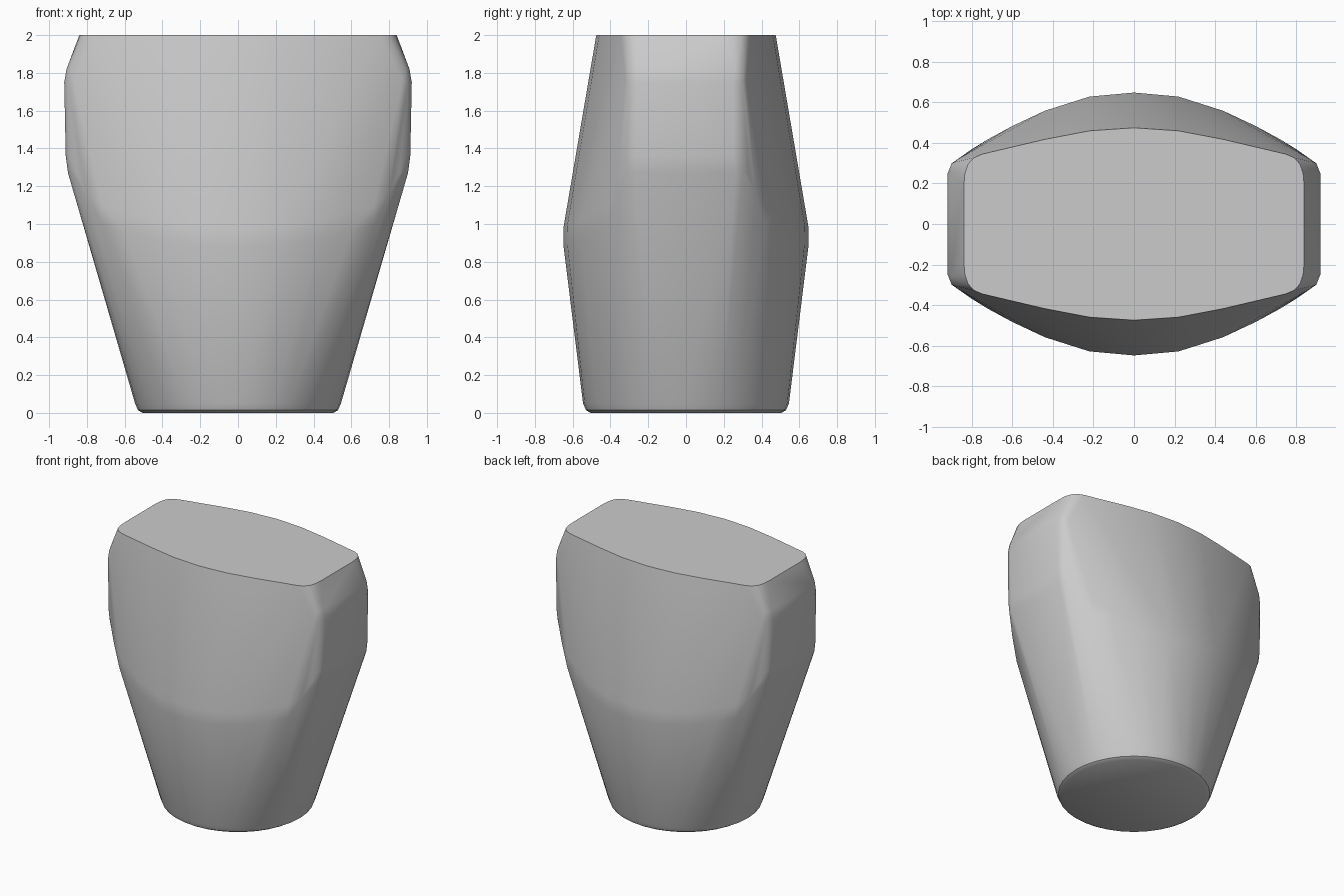
import bpy, bmesh, math

cube = bpy.data.objects.get("Cube")
if cube:
    bpy.data.objects.remove(cube, do_unlink=True)

# Plain grey material
grey = bpy.data.materials.new("plain grey")
grey.use_nodes = True
colour = (0.6, 0.6, 0.6, 1.0)
grey.diffuse_color = colour
grey.node_tree.nodes["Principled BSDF"].inputs["Base Color"].default_value = colour

bm = bmesh.new()


def add_quadrants(points):
    """Mirror one quadrant of points across x and y."""
    seen = set()
    for x, y, z in points:
        for sx in (1, -1):
            for sy in (1, -1):
                p = (round(x * sx, 4) + 0.0, round(y * sy, 4) + 0.0, z)
                if p not in seen:
                    seen.add(p)
                    bm.verts.new(p)


# Round foot with a small rolled edge
for radius, z in ((0.505, 0.0), (0.53, 0.015), (0.545, 0.05)):
    add_quadrants([(radius * math.cos(math.radians(a)),
                    radius * math.sin(math.radians(a)), z)
                   for a in range(0, 91, 10)])

# Soft crease where the front and back start leaning inwards
crease = [(0, 0.655, 0.92), (0.22, 0.635, 0.93), (0.44, 0.565, 0.96),
          (0.60, 0.49, 1.0), (0.72, 0.425, 1.04)]
add_quadrants([(x, y - 0.007, z - 0.04) for x, y, z in crease])
add_quadrants([(x, y - 0.006, z + 0.06) for x, y, z in crease])

# Rounded shoulders: vertical side panels
add_quadrants([(0.80, 0.37, 1.15), (0.855, 0.33, 1.27), (0.885, 0.30, 1.28),
               (0.90, 0.26, 1.27), (0.912, 0.25, 1.36), (0.895, 0.30, 1.36),
               (0.92, 0.25, 1.75), (0.90, 0.30, 1.75), (0.87, 0.32, 1.76),
               (0.908, 0.26, 1.82), (0.885, 0.305, 1.82)])

# Flat top outline
add_quadrants([(0, 0.475, 2), (0.22, 0.46, 2), (0.44, 0.418, 2),
               (0.75, 0.345, 2), (0.79, 0.328, 2), (0.82, 0.295, 2),
               (0.835, 0.25, 2), (0.84, 0.19, 2)])

# Wrap all outlines in one convex skin and merge flat areas
hull = bmesh.ops.convex_hull(bm, input=bm.verts[:])
loose = [v for v in bm.verts if not v.link_faces]
bmesh.ops.delete(bm, geom=loose, context='VERTS')
bmesh.ops.dissolve_limit(bm, angle_limit=math.radians(0.5),
                         verts=bm.verts[:], edges=bm.edges[:])
bmesh.ops.recalc_face_normals(bm, faces=bm.faces[:])

mesh = bpy.data.meshes.new("tapered_body")
bm.to_mesh(mesh)
bm.free()
mesh.materials.append(grey)
body = bpy.data.objects.new("tapered_body", mesh)
bpy.context.collection.objects.link(body)

# Soft shading with crisp top and foot edges
bpy.ops.object.select_all(action='DESELECT')
body.select_set(True)
bpy.context.view_layer.objects.active = body
bpy.ops.object.shade_smooth_by_angle(angle=math.radians(32))
